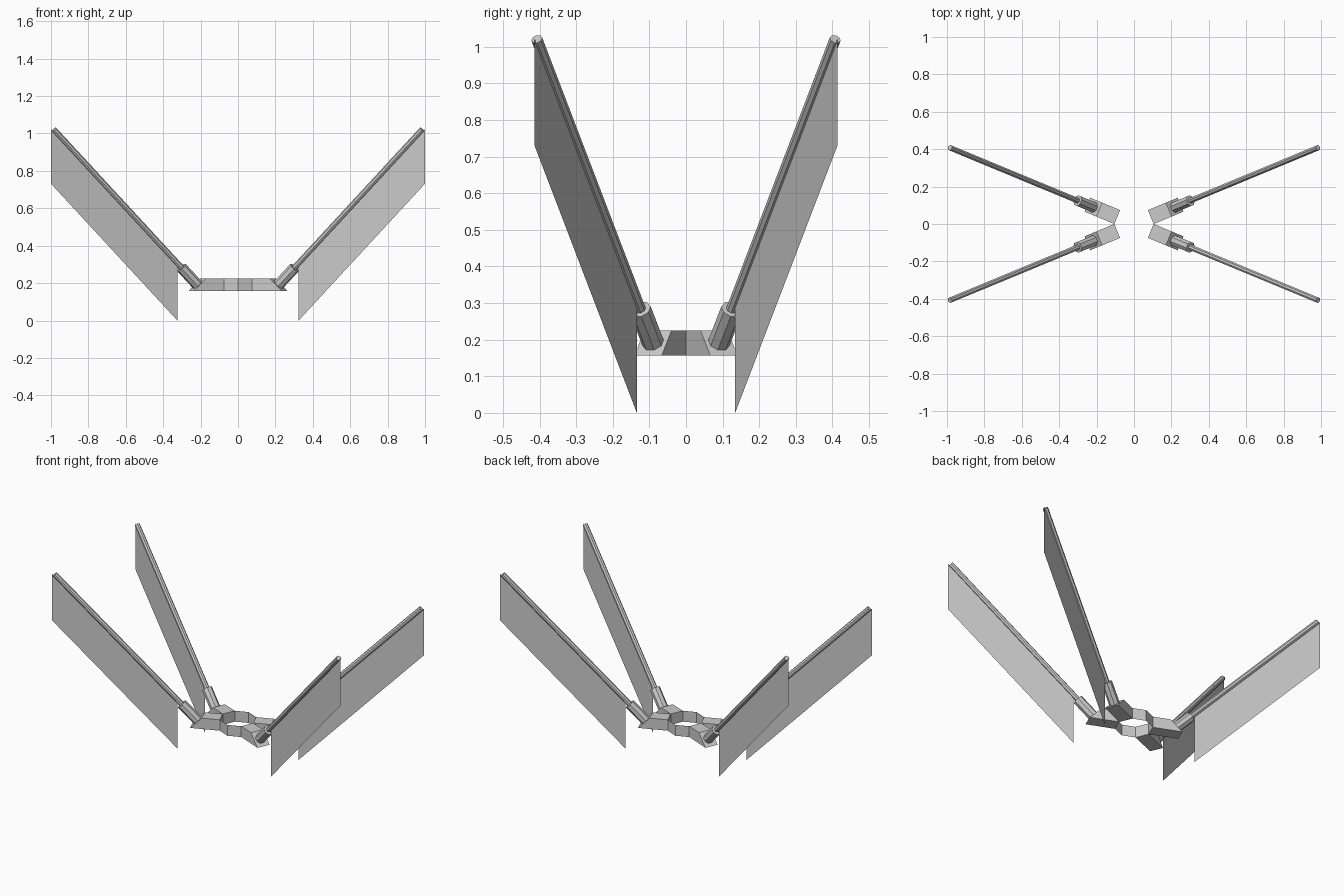
import bpy, bmesh
from math import radians, cos, sin, pi
from mathutils import Vector, Matrix

if "Cube" in bpy.data.objects:
    bpy.data.objects.remove(bpy.data.objects["Cube"])

Z0, Z1 = 0.157, 0.225           # hub bottom and top
RING = 0.105                    # octagon hole radius
HALF = RING * sin(pi / 8)       # half arm width
FACE = RING * cos(pi / 8)       # hole centre to octagon face
START = Vector((0.235, 0, 0.191))
DIR = Vector((1, 0, 1)).normalized()


def make(name, bm, angle=0.0):
    bm.normal_update()
    bm.transform(Matrix.Rotation(angle, 4, 'Z'))
    me = bpy.data.meshes.new(name)
    bm.to_mesh(me)
    bm.free()
    ob = bpy.data.objects.new(name, me)
    bpy.context.collection.objects.link(ob)
    return ob


def rod(radius, a, b, sides=8):
    """Capped low-poly cylinder from distance a to b along the slanted axis."""
    bm = bmesh.new()
    turn = DIR.to_track_quat('Z', 'Y').to_matrix().to_4x4()
    mat = Matrix.Translation(START + DIR * (a + b) / 2) @ turn @ Matrix.Rotation(pi / 8, 4, 'Z')
    bmesh.ops.create_cone(bm, cap_ends=True, segments=sides, radius1=radius,
                          radius2=radius, depth=b - a, matrix=mat)
    return bm


# thin octagonal hub wall
bm = bmesh.new()
bmesh.ops.create_cone(bm, cap_ends=False, segments=8, radius1=RING, radius2=RING,
                      depth=Z1 - Z0, matrix=Matrix.Translation((0, 0, (Z0 + Z1) / 2)))
make("hub_ring", bm)

for name, deg in (("back_right", 22.5), ("back_left", 157.5),
                  ("front_left", 202.5), ("front_right", 337.5)):
    ang = radians(deg)

    # arm with a slanted end, open where it meets the ring
    bm = bmesh.new()
    profile = ((FACE, Z0), (0.27, Z0), (0.201, Z1), (FACE, Z1))
    near = [bm.verts.new((r, -HALF, z)) for r, z in profile]
    far = [bm.verts.new((r, HALF, z)) for r, z in profile]
    bm.faces.new(near)
    bm.faces.new(far[::-1])
    for i in range(3):
        bm.faces.new((near[i + 1], near[i], far[i], far[i + 1]))
    make(name + "_arm", bm, ang)

    # socket and pole
    make(name + "_socket", rod(0.03, 0.0, 0.13), ang)
    make(name + "_pole", rod(0.0155, 0.02, 1.174), ang)

    # hanging flag sheet
    bm = bmesh.new()
    corners = ((0.351, 0.0), (1.081, 0.73), (1.081, 1.022), (0.351, 0.292))
    bm.faces.new([bm.verts.new((r, 0, z)) for r, z in corners])
    make(name + "_flag", bm, ang)
